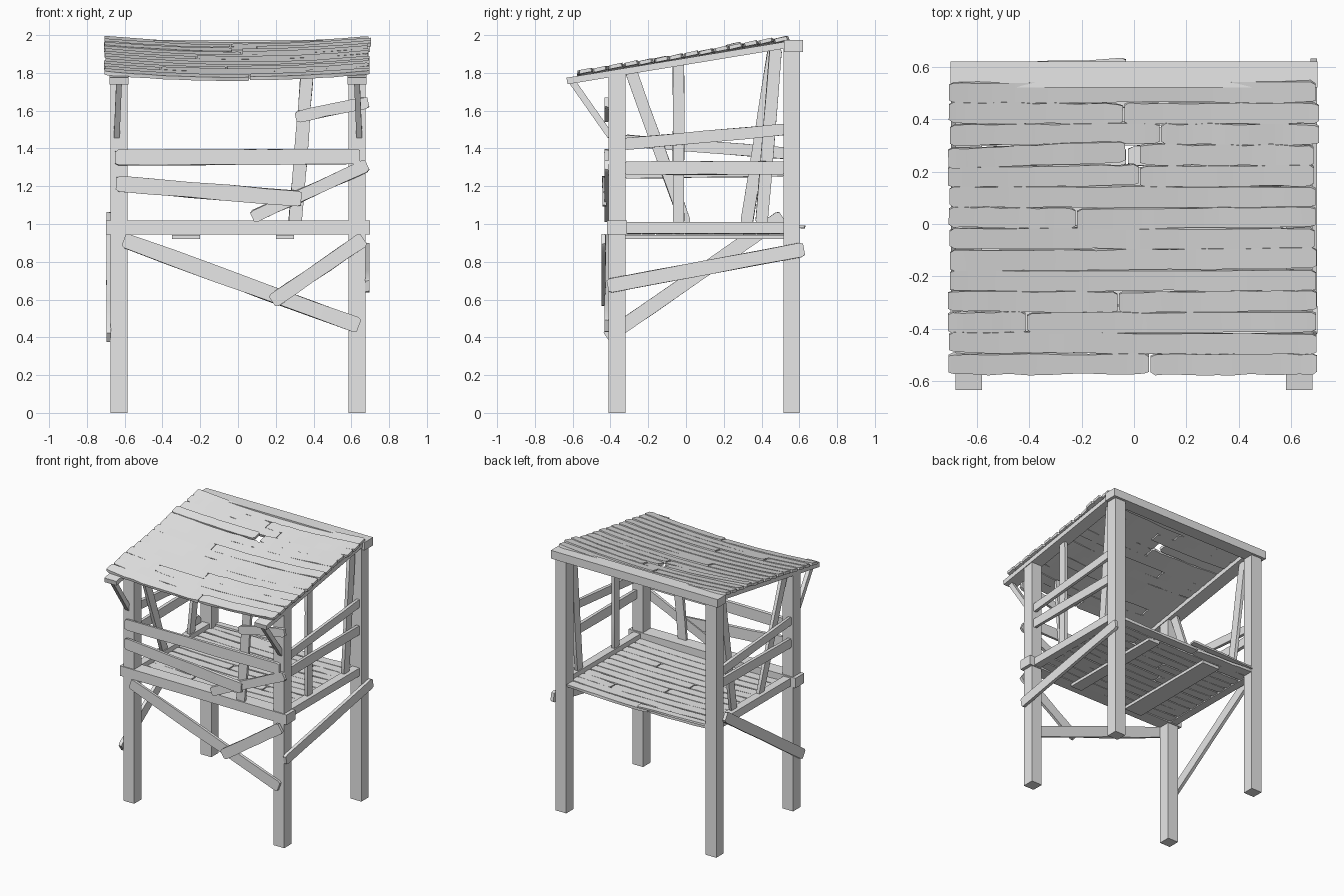
import bpy, bmesh, random
from mathutils import Vector

random.seed(4)
cube = bpy.data.objects.get("Cube")
if cube:
    bpy.data.objects.remove(cube)

wood = bpy.data.materials.new("weathered_wood")
wood.use_nodes = True
wood.diffuse_color = (0.8, 0.8, 0.8, 1)
wood.node_tree.nodes["Principled BSDF"].inputs["Base Color"].default_value = (0.8, 0.8, 0.8, 1)

X, Y, Z = Vector((1, 0, 0)), Vector((0, 1, 0)), Vector((0, 0, 1))


def timber(name, start, end, width, thick, face, wear=0.0, sag=0.0, steps=1):
    """Plank from start to end; face is the direction its broad side looks."""
    start, end = Vector(start), Vector(end)
    along = (end - start).normalized()
    side = along.cross(Vector(face)).normalized()
    up = side.cross(along)
    stops = [i / steps for i in range(steps + 1)]
    if wear:
        # short tapered section at each worn end
        tip = 0.018 / (end - start).length
        stops = [0, tip] + stops[1:-1] + [1 - tip, 1]
    bm = bmesh.new()
    rings = []
    for i, t in enumerate(stops):
        at_tip = wear and i in (0, len(stops) - 1)
        ring = []
        for a, b in ((-1, -1), (1, -1), (1, 1), (-1, 1)):
            half = width / 2 * (0.78 if at_tip else 1) + random.uniform(-wear, wear)
            p = start.lerp(end, t) + side * a * half + up * b * thick / 2
            p += up * random.uniform(-wear, wear) * 0.3
            p.z -= sag * (1 - (p.x / 0.7) ** 2)
            ring.append(bm.verts.new(p))
        rings.append(ring)
    for r, s in zip(rings, rings[1:]):
        for k in range(4):
            bm.faces.new((r[k], r[(k + 1) % 4], s[(k + 1) % 4], s[k]))
    bm.faces.new(rings[0][::-1])
    bm.faces.new(rings[-1])
    bmesh.ops.recalc_face_normals(bm, faces=bm.faces)
    mesh = bpy.data.meshes.new(name)
    bm.to_mesh(mesh)
    bm.free()
    mesh.materials.append(wood)
    obj = bpy.data.objects.new(name, mesh)
    bpy.context.collection.objects.link(obj)
    bpy.ops.object.select_all(action='DESELECT')
    obj.select_set(True)
    bpy.context.view_layer.objects.active = obj
    bpy.ops.object.shade_smooth_by_angle(angle=0.5)
    return obj


# Frame: posts, rafters, side beams and eave struts on both sides
SLOPE = 0.165
for s, label in ((1, "left"), (-1, "right")):
    x = s * 0.63
    timber(f"{label}_front_post", (x, -0.365, 0), (x, -0.365, 1.79), 0.09, 0.09, Y)
    timber(f"{label}_back_post", (x, 0.558, 0), (x, 0.558, 1.93), 0.09, 0.086, Y)
    timber(f"{label}_rafter", (x, -0.63, 1.757), (x, 0.53, 1.948), 0.1, 0.035, Z)
    timber(f"{label}_side_beam", (x, -0.33, 0.98), (x, 0.53, 0.98), 0.06, 0.06, X)
    timber(f"{label}_eave_strut", (x, -0.60, 1.75), (x + 0.012 * s, -0.40, 1.465), 0.035, 0.03, X)
timber("front_beam", (-0.70, -0.365, 0.982), (0.70, -0.365, 0.982), 0.075, 0.105, Y)
timber("back_top_beam", (-0.70, 0.57, 1.942), (0.70, 0.57, 1.942), 0.062, 0.1, Y)

# Front planks: name, x and z of both ends, width, y
front = [
    ("top_rail", -0.65, 1.352, 0.645, 1.357, 0.082, -0.421),
    ("middle_rail", -0.645, 1.215, 0.335, 1.132, 0.082, -0.432),
    ("slanted_rail", 0.075, 1.035, 0.685, 1.312, 0.066, -0.42),
    ("short_rail", 0.305, 1.566, 0.69, 1.645, 0.06, -0.421),
    ("front_upright", 0.302, 1.0, 0.365, 1.78, 0.07, -0.395),
    ("long_brace", -0.605, 0.915, 0.64, 0.46, 0.082, -0.42),
    ("short_brace", 0.18, 0.59, 0.665, 0.92, 0.075, -0.436),
]
for name, xa, za, xb, zb, w, y in front:
    timber(name, (xa, y, za), (xb, y, zb), w, 0.022, Y, wear=0.003, steps=5)

# Side planks: name, x, y and z of both ends, width
sides = [
    ("left_flat_rail", 0.648, -0.33, 1.297, 0.53, 1.297, 0.07),
    ("left_slanted_rail", 0.648, -0.33, 1.422, 0.53, 1.502, 0.062),
    ("left_upright", 0.62, -0.04, 1.0, -0.04, 1.85, 0.06),
    ("left_leaning_upright", 0.62, 0.40, 1.0, 0.475, 1.93, 0.065),
    ("left_brace", 0.685, -0.415, 0.672, 0.625, 0.866, 0.075),
    ("right_low_rail", -0.648, -0.33, 1.275, 0.53, 1.287, 0.07),
    ("right_high_rail", -0.648, -0.33, 1.442, 0.53, 1.375, 0.062),
    ("right_front_slat", -0.62, -0.295, 1.82, 0.0, 1.0, 0.062),
    ("right_back_slat", -0.62, 0.32, 1.0, 0.465, 1.92, 0.065),
    ("right_brace", -0.685, -0.42, 0.40, 0.51, 1.04, 0.075),
]
for name, x, ya, za, yb, zb, w in sides:
    timber(name, (x, ya, za), (x, yb, zb), w, 0.024, X, wear=0.002, steps=4)

# Floor joists and floor boards
for name, x, w in (("wide_joist", -0.275, 0.15), ("narrow_joist", 0.25, 0.095)):
    timber(name, (x, -0.34, 0.932), (x, 0.52, 0.932), w, 0.022, Z)
for i in range(12):
    y = -0.275 + i * 0.076
    split = random.uniform(-0.35, 0.35) if i % 2 else None
    spans = [(-0.6, 0.6)] if split is None else [(-0.6, split - 0.004), (split + 0.004, 0.6)]
    for a, b in spans:
        skew = random.uniform(-0.006, 0.006)
        timber(f"floor_board_{i}", (a, y - skew, 0.97), (b, y + skew, 0.97),
               0.07, 0.02, Z, wear=0.003, sag=0.016, steps=8)
timber("loose_floor_board", (-0.59, 0.585, 0.985), (-0.03, 0.607, 0.985), 0.05, 0.014, Z,
       wear=0.003, steps=4)

# Roof boards from eave to ridge; some rows are broken in two
breaks = {0: 0.06, 2: -0.41, 3: -0.06, 7: -0.22, 9: 0.02, 10: -0.03, 11: 0.10, 12: -0.04}
tilt = Vector((0, -0.22, 1))
for i in range(14):
    y = -0.533 + i * 0.0797
    z = 1.80 + (y + 0.575) * SLOPE
    left, right = -0.71 + random.uniform(0, 0.01), 0.69 + random.uniform(-0.008, 0.008)
    if i in (11, 12):
        right = 0.705
    if i in breaks:
        spans = [(left, breaks[i] - 0.003), (breaks[i] + 0.003, right)]
    else:
        spans = [(left, right)]
    for n, (a, b) in enumerate(spans):
        skew = random.uniform(-0.005, 0.005)
        lift = 0.004 * n
        if i == 10 and n == 0:
            # slipped board that leaves a small hole beside it
            skew, lift = 0.014, 0.008
        if i == 10 and n == 1:
            a += 0.05
        timber(f"roof_board_{i}_{n}", (a, y - skew, z + lift), (b, y + skew, z + lift),
               0.079, 0.02, tilt, wear=0.0035, sag=0.032, steps=10)
